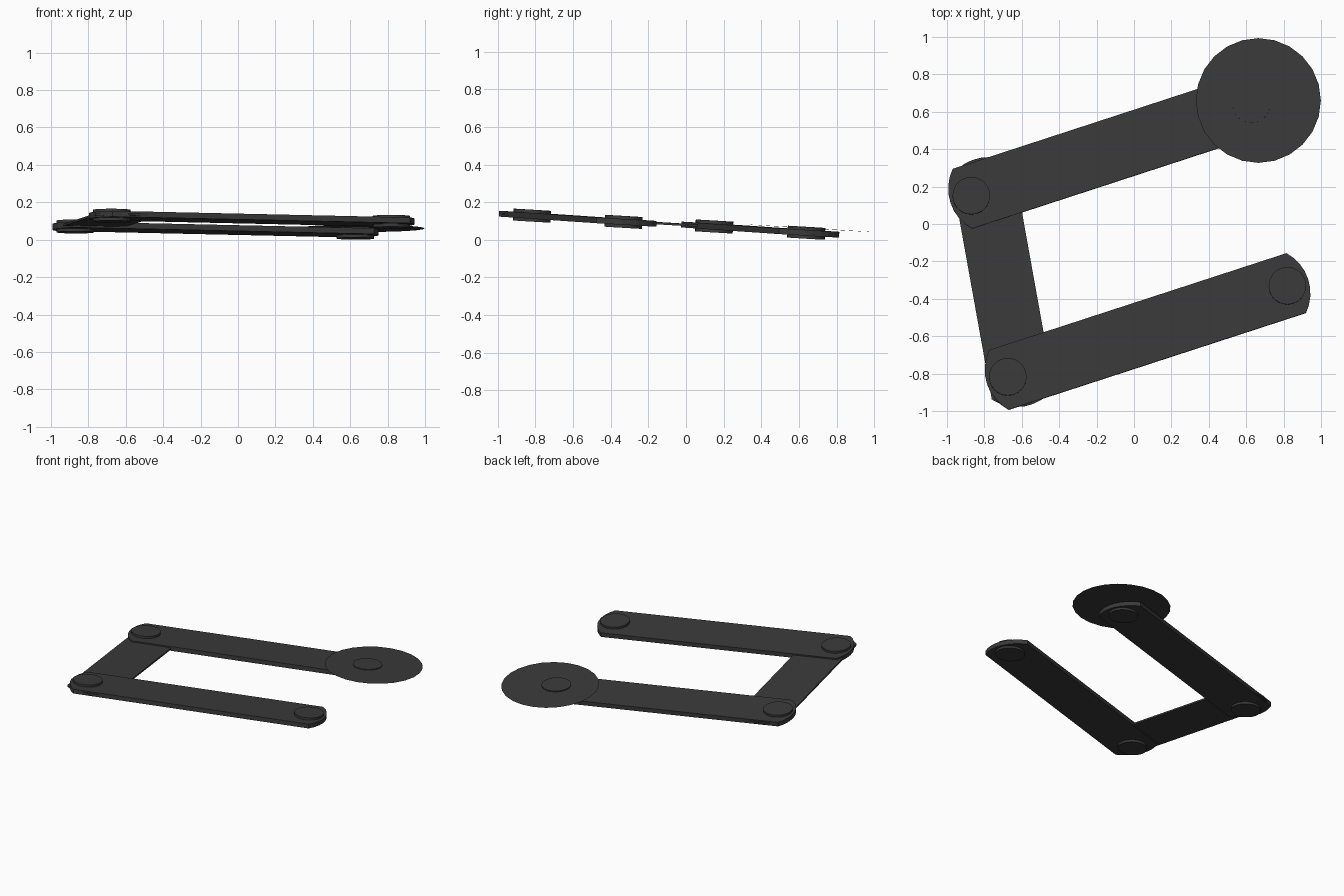
import bpy, bmesh, math
from mathutils import Matrix, Vector

if "Cube" in bpy.data.objects:
    bpy.data.objects.remove(bpy.data.objects["Cube"])

dark = bpy.data.materials.new("dark_grey")
dark.diffuse_color = (0.042, 0.042, 0.042, 1)
dark.use_nodes = True
dark.node_tree.nodes["Principled BSDF"].inputs["Base Color"].default_value = dark.diffuse_color

# the whole linkage lies in one slightly tilted plane
TILT = (Matrix.Translation((0, 0, 0.0775))
        @ Matrix.Rotation(-0.06, 4, 'X') @ Matrix.Rotation(0.0025, 4, 'Y'))


def plate(name, outline, z, thickness):
    """Flat outline, extruded evenly about height z in the tilted plane."""
    bm = bmesh.new()
    low = z - thickness / 2
    face = bm.faces.new([bm.verts.new((x, y, low)) for x, y in outline])
    if thickness > 0:
        ext = bmesh.ops.extrude_face_region(bm, geom=[face])
        verts = [g for g in ext["geom"] if isinstance(g, bmesh.types.BMVert)]
        bmesh.ops.translate(bm, verts=verts, vec=(0, 0, thickness))
        bmesh.ops.recalc_face_normals(bm, faces=bm.faces)
    bm.transform(TILT)
    me = bpy.data.meshes.new(name)
    bm.to_mesh(me)
    bm.free()
    me.materials.append(dark)
    ob = bpy.data.objects.new(name, me)
    bpy.context.collection.objects.link(ob)
    return ob


def circle(c, r, n):
    return [(c[0] + r * math.cos(2 * math.pi * i / n),
             c[1] + r * math.sin(2 * math.pi * i / n)) for i in range(n)]


def bar_outline(a, b, extra, width=0.336, bulge=0.067, n=8):
    """Straight bar from a to b with shallow arched ends."""
    a, b = Vector(a), Vector(b)
    u = (b - a).normalized()
    v = Vector((-u.y, u.x))
    h = width / 2
    r = (h * h + bulge * bulge) / (2 * bulge)
    half = math.asin(h / r)
    pts = []
    for end, s in ((b, 1), (a, -1)):
        for i in range(n + 1):
            t = half * (2 * i / n - 1)
            along = extra + bulge - r + r * math.cos(t)
            pts.append(end + s * (u * along + v * r * math.sin(t)))
    return pts


A, B = (-0.675, -0.82), (0.82, -0.332)
C, D = (-0.87, 0.15), (0.628, 0.64)

# two parallel arms and the thin link between them
plate("front_arm", bar_outline(A, B, 0.05), 0, 0.031)
plate("back_arm", bar_outline(C, D, 0.05), 0, 0.031)
plate("connecting_link", bar_outline((-0.595, -0.91), (-0.81, 0.288), 0), 0, 0.012)

# pivot pins
for label, p in (("front_left", A), ("front_right", B), ("back_left", C), ("back_right", D)):
    plate(label + "_pin", circle(p, 0.1, 32), 0, 0.063)

# paper-thin round disc on the back arm
plate("end_disc", circle((0.665, 0.66), 0.334, 24), 0.025, 0)
